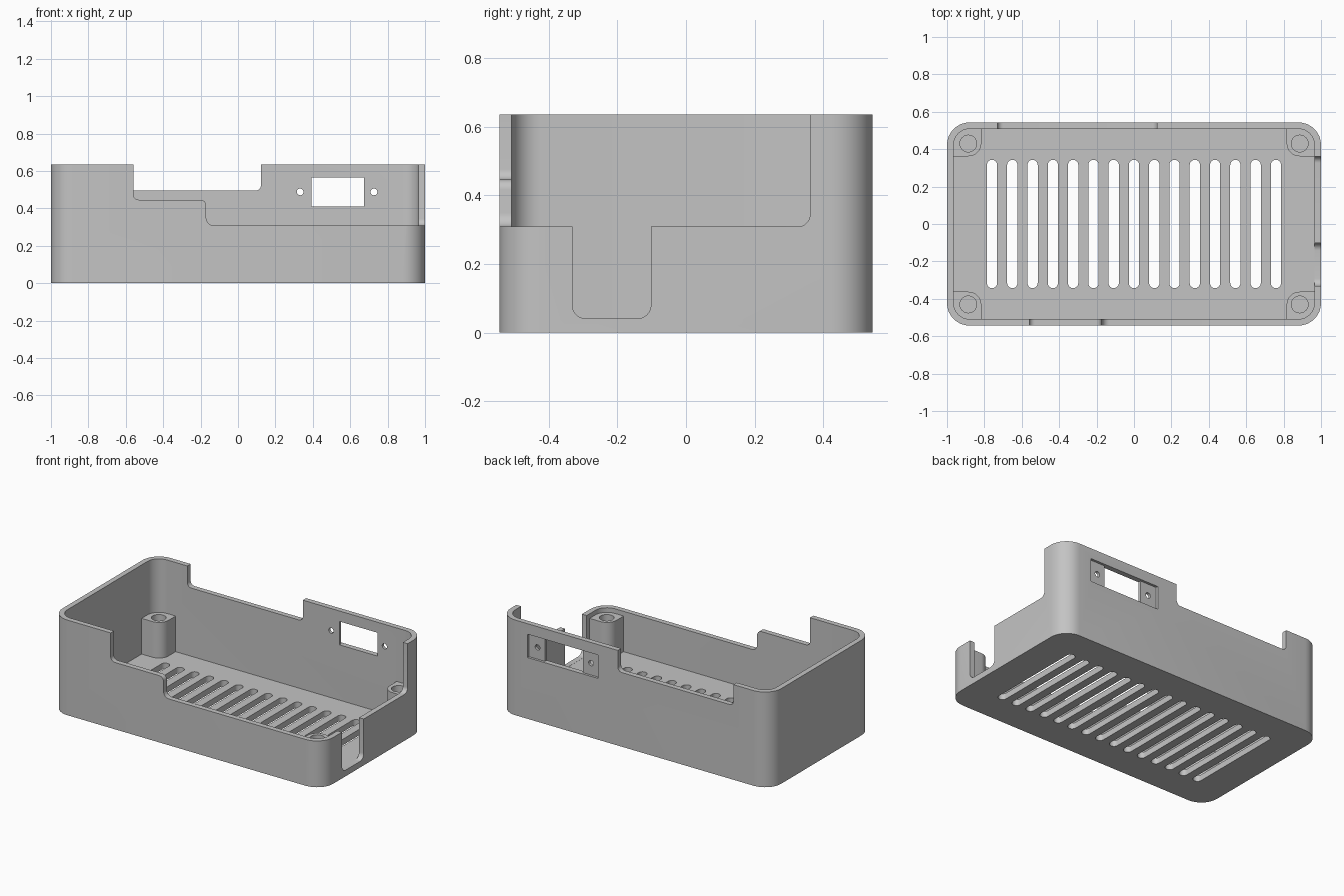
import bpy, bmesh, math
from mathutils import Vector

cube = bpy.data.objects.get("Cube")
if cube:
    bpy.data.objects.remove(cube, do_unlink=True)

WALL, FLOOR, HX, HY, HEIGHT, R = 0.035, 0.04, 1.0, 0.543, 0.635, 0.12

grey = bpy.data.materials.new("plain grey")
grey.use_nodes = True
colour = (0.55, 0.55, 0.55, 1)
grey.diffuse_color = colour
grey.node_tree.nodes["Principled BSDF"].inputs["Base Color"].default_value = colour


def rounded(corners, steps=8):
    """Polygon from (a, b) or (a, b, radius) corners with true arc fillets."""
    out = []
    n = len(corners)
    for i, c in enumerate(corners):
        p = Vector(c[:2])
        if len(c) < 3:
            out.append(p)
            continue
        u = (Vector(corners[i - 1][:2]) - p).normalized()
        v = (Vector(corners[(i + 1) % n][:2]) - p).normalized()
        centre = p + (u + v) * c[2]
        for k in range(steps + 1):
            t = k / steps * math.pi / 2
            out.append(centre - (v * math.cos(t) + u * math.sin(t)) * c[2])
    return out


def box(x0, x1, y0, y1, r):
    return rounded([(x0, y0, r), (x1, y0, r), (x1, y1, r), (x0, y1, r)])


def circle(x, y, r, n=32):
    return [Vector((x + r * math.cos(k * math.tau / n), y + r * math.sin(k * math.tau / n)))
            for k in range(n)]


def prism(name, outlines, axis, lo, hi):
    """Extrude one or more outlines along an axis."""
    place = {"x": lambda a, b, t: (t, a, b),
             "y": lambda a, b, t: (a, t, b),
             "z": lambda a, b, t: (a, b, t)}[axis]
    bm = bmesh.new()
    for pts in outlines:
        low = [bm.verts.new(place(p[0], p[1], lo)) for p in pts]
        high = [bm.verts.new(place(p[0], p[1], hi)) for p in pts]
        bm.faces.new(low)
        bm.faces.new(high)
        for i in range(len(pts)):
            j = (i + 1) % len(pts)
            bm.faces.new((low[i], low[j], high[j], high[i]))
    bmesh.ops.recalc_face_normals(bm, faces=bm.faces)
    mesh = bpy.data.meshes.new(name)
    bm.to_mesh(mesh)
    bm.free()
    mesh.materials.append(grey)
    obj = bpy.data.objects.new(name, mesh)
    bpy.context.collection.objects.link(obj)
    return obj


def activate(obj):
    bpy.ops.object.select_all(action="DESELECT")
    obj.select_set(True)
    bpy.context.view_layer.objects.active = obj


def cut(target, cutter):
    cutter.hide_render = True
    mod = target.modifiers.new("cut", "BOOLEAN")
    mod.operation = "DIFFERENCE"
    mod.solver = "EXACT"
    mod.object = cutter
    activate(target)
    bpy.ops.object.modifier_apply(modifier=mod.name)
    bpy.data.objects.remove(cutter, do_unlink=True)


def finish(obj):
    activate(obj)
    bpy.ops.object.shade_smooth_by_angle(angle=math.radians(30))


# Hollow tray
shell = prism("case_shell", [box(-HX, HX, -HY, HY, R)], "z", 0, HEIGHT)
ix, iy = HX - WALL, HY - WALL
cut(shell, prism("cavity", [box(-ix, ix, -iy, iy, R - WALL)], "z", FLOOR, 1))

# Floor vents
vents = [box(x - 0.0275, x + 0.0275, -0.343, 0.343, 0.0274)
         for x in (0.1084 * (i - 7) for i in range(15))]
cut(shell, prism("vents", vents, "z", -0.1, 0.2))

# Stepped opening in the front wall, running past the corner
front = rounded([(-0.56, 1), (-0.56, 0.446, 0.03), (-0.17, 0.446, 0.03),
                 (-0.17, 0.309, 0.04), (1.1, 0.309), (1.1, 1)])
cut(shell, prism("front_opening", [front], "y", -0.7, -0.4))

# Lowered right wall with a deep cable slot
side = rounded([(-0.7, 1), (-0.7, 0.309), (-0.331, 0.309), (-0.331, 0.041, 0.04),
                (-0.102, 0.041, 0.04), (-0.102, 0.309), (0.361, 0.309, 0.035), (0.361, 1)])
cut(shell, prism("side_opening", [side], "x", 0.9, 1.1))

# Notch in the back wall
back = rounded([(-0.73, 1), (-0.73, 0.495, 0.03), (0.123, 0.495, 0.03), (0.123, 1)])
cut(shell, prism("back_notch", [back], "y", 0.4, 0.7))

# Back socket: shallow outer recess, window and two screw holes
socket = [(0.27, 0.6), (0.27, 0.527), (0.393, 0.527), (0.393, 0.4),
          (0.673, 0.4), (0.673, 0.527), (0.79, 0.527), (0.79, 0.6)]
cut(shell, prism("socket_window", [socket], "z", 0.409, 0.565))
cut(shell, prism("socket_holes", [circle(x, 0.488, 0.018, 20) for x in (0.332, 0.727)],
                 "y", 0.4, 0.7))
finish(shell)

# Screw posts in the four corners
for sx, side_name in ((-1, "right"), (1, "left")):
    for sy, end_name in ((-1, "front"), (1, "back")):
        outline = rounded([(0.816 * sx, 0.362 * sy, 0.07), (0.98 * sx, 0.362 * sy),
                           (0.98 * sx, 0.523 * sy, 0.1), (0.816 * sx, 0.523 * sy)])
        post = prism(f"{end_name}_{side_name}_post", [outline], "z", 0.02, 0.278)
        cut(post, prism("screw_hole", [circle(0.886 * sx, 0.43 * sy, 0.045)], "z", 0.06, 0.5))
        finish(post)
